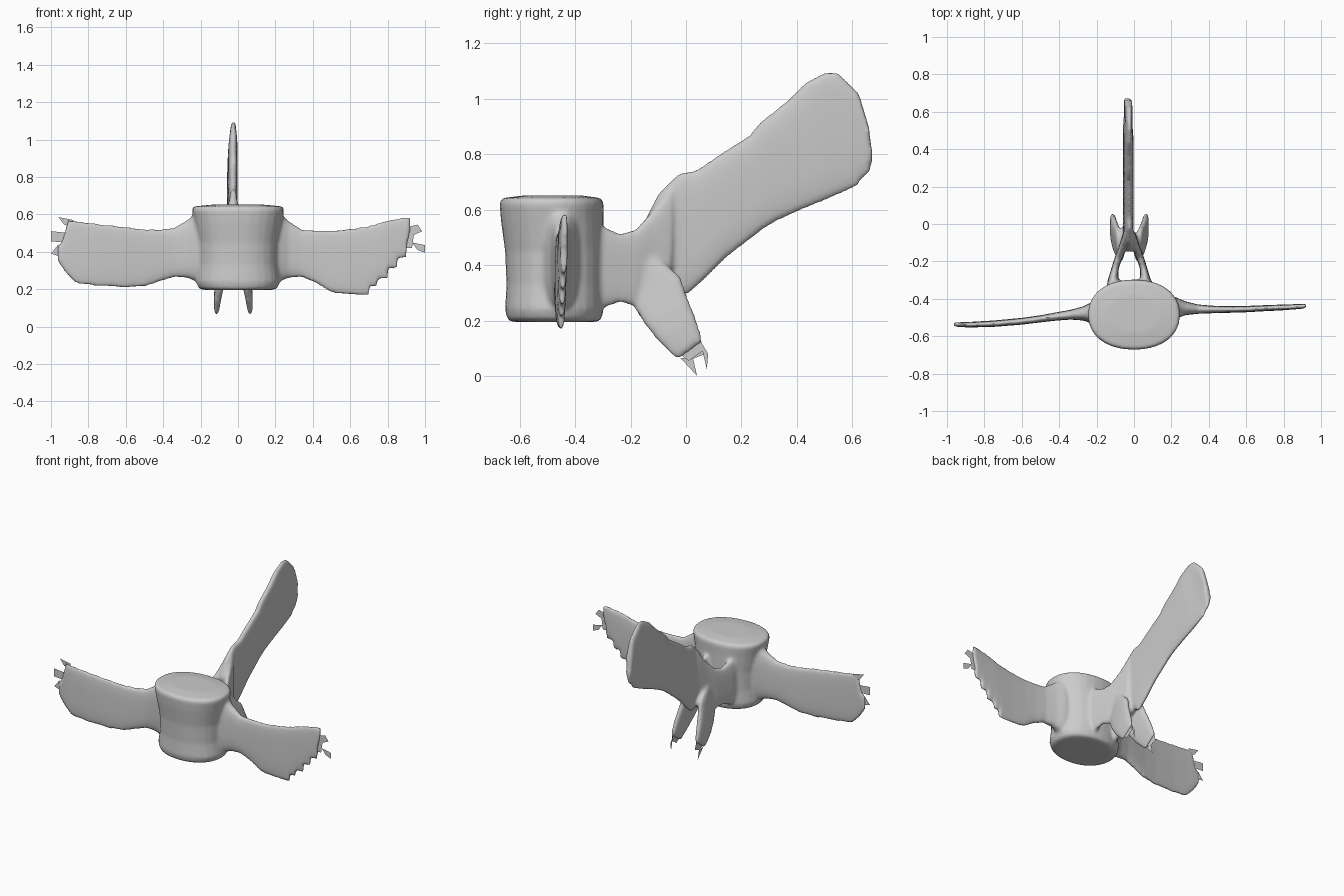
import bpy, bmesh, math
from mathutils import Vector


def ring(c, u, v, e, n=28):
    """Superellipse of points around c, spanned by half-axes u and v."""
    pts = []
    for i in range(n):
        a = 2 * math.pi * i / n
        ca, sa = math.cos(a), math.sin(a)
        k = math.copysign(abs(ca) ** (2 / e), ca)
        m = math.copysign(abs(sa) ** (2 / e), sa)
        pts.append(Vector(c) + Vector(u) * k + Vector(v) * m)
    return pts


def loft(bm, rings):
    """Skin a list of rings into a closed shell inside bm."""
    vs = [[bm.verts.new(p) for p in r] for r in rings]
    n = len(vs[0])
    faces = [bm.faces.new(vs[0]), bm.faces.new(vs[-1])]
    for a, b in zip(vs, vs[1:]):
        for i in range(n):
            j = (i + 1) % n
            faces.append(bm.faces.new((a[i], a[j], b[j], b[i])))
    bmesh.ops.recalc_face_normals(bm, faces=faces)


def plate(top, bottom, thick):
    """Plate cross-section between two edge points; thick is the half-thickness vector."""
    top, bottom = Vector(top), Vector(bottom)
    return ring((top + bottom) / 2, (top - bottom) / 2, thick, 2.8)


def finish(name, bm):
    me = bpy.data.meshes.new(name)
    bm.to_mesh(me)
    bm.free()
    ob = bpy.data.objects.new(name, me)
    bpy.context.collection.objects.link(ob)
    return ob


bone = bmesh.new()

# Drum-shaped body: z, half width, half depth, centre y
body = [(.195, .17, .15, -.475), (.203, .21, .17, -.475), (.24, .225, .178, -.475),
        (.33, .213, .175, -.473), (.45, .215, .178, -.475), (.56, .235, .185, -.483),
        (.625, .248, .188, -.485), (.642, .238, .178, -.485), (.652, .14, .1, -.48)]
loft(bone, [ring((0, cy, z), (rx, 0, 0), (0, ry, 0), 2.2) for z, rx, ry, cy in body])

# Side processes: x, top z, bottom z, centre y, half thickness
right_wing = [(.14, .62, .23, -.46, .08), (.22, .61, .24, -.45, .06), (.27, .565, .26, -.45, .038),
              (.34, .52, .265, -.455, .025), (.42, .515, .23, -.457, .02), (.5, .515, .18, -.457, .018),
              (.6, .525, .168, -.455, .017), (.7, .54, .168, -.45, .016), (.702, .54, .21, -.45, .016),
              (.745, .555, .21, -.448, .016), (.747, .555, .255, -.448, .016), (.8, .57, .255, -.446, .015),
              (.802, .57, .305, -.446, .015), (.85, .58, .31, -.443, .014), (.852, .58, .36, -.443, .014),
              (.9, .588, .37, -.44, .013), (.902, .588, .43, -.44, .013), (.92, .588, .5, -.438, .012)]
left_wing = [(-.14, .62, .23, -.47, .08), (-.22, .61, .24, -.475, .06), (-.27, .57, .26, -.478, .038),
             (-.34, .53, .265, -.485, .026), (-.42, .52, .24, -.495, .022), (-.5, .522, .212, -.507, .019),
             (-.6, .535, .207, -.52, .018), (-.75, .552, .215, -.533, .017), (-.87, .567, .23, -.538, .015),
             (-.91, .572, .27, -.538, .014), (-.94, .46, .31, -.538, .012), (-.965, .43, .35, -.537, .011)]
for wing in (right_wing, left_wing):
    loft(bone, [plate((x, y, t), (x, y, b), (0, h, 0)) for x, t, b, y, h in wing])

# Arch walls and lower prongs, mirrored about the arch centre
CX = -.025
arch = [(-.36, .09, .58, .24, .035), (-.3, .087, .54, .245, .028), (-.24, .077, .515, .265, .02),
        (-.18, .058, .53, .25, .021), (-.12, .032, .6, .27, .024), (-.05, .01, .69, .3, .024)]
prong = [(-.13, .45, -.2, .27, .045, .02), (-.02, .36, -.18, .235, .06, .022), (.005, .285, -.145, .18, .073, .022),
         (.035, .21, -.105, .13, .083, .02), (.055, .15, -.06, .085, .088, .016), (.06, .125, -.03, .06, .09, .012)]
for s in (-1, 1):
    loft(bone, [plate((CX + s * d, y, t), (CX + s * d, y, b), (h, 0, 0)) for y, d, t, b, h in arch])
    loft(bone, [plate((CX + s * d, y1, z1), (CX + s * d, y2, z2), (h, 0, 0))
                for y1, z1, y2, z2, d, h in prong])

# Long rear spine: top edge y, z, bottom edge y, z
spine = [(-.15, .56, -.1, .36), (-.1, .66, -.04, .31), (-.03, .73, 0, .29), (.04, .745, .06, .34),
         (.12, .80, .15, .43), (.23, .87, .28, .53), (.265, .915, .33, .56), (.36, .99, .42, .60),
         (.43, 1.06, .53, .645), (.5, 1.098, .62, .685), (.545, 1.098, .635, .71),
         (.625, 1.02, .665, .735), (.66, .9, .674, .79)]
loft(bone, [plate((-.024, y1, z1), (-.038, y2, z2), (.026 if i < 9 else .02, 0, 0))
            for i, (y1, z1, y2, z2) in enumerate(spine)])

# Fuse the shells into one smooth bone
vertebra = finish("vertebra_bone", bone)
remesh = vertebra.modifiers.new("fuse", "REMESH")
remesh.mode = "VOXEL"
remesh.voxel_size = .01
remesh.use_smooth_shade = True
smooth = vertebra.modifiers.new("soften", "SMOOTH")
smooth.factor = .5
smooth.iterations = 6

# Thin torn chips on the wing tips (x, z) and prong tips (y, z)
chips = bmesh.new()


def chip(points):
    chips.faces.new([chips.verts.new(p) for p in points])


for y, pts in [(-.535, [(-1, .51), (-.9, .5), (-.9, .45), (-1, .455)]),
               (-.53, [(-.96, .585), (-.88, .57), (-.88, .53), (-.93, .545)]),
               (-.535, [(-1, .39), (-.94, .37), (-.96, .44)]),
               (-.44, [(.86, .52), (.96, .545), (.985, .51), (.94, .49), (.93, .42), (.87, .42)]),
               (-.435, [(.93, .45), (1, .435), (1, .395), (.96, .41)])]:
    chip([(x, y, z) for x, z in pts])
for x, pts in [(-.115, [(-.05, .09), (.05, .14), (.07, .08), (.02, .06)]),
               (-.115, [(-.02, .065), (.025, .065), (.04, .0)]),
               (.065, [(-.04, .09), (.05, .14), (.06, .09), (.01, .055)]),
               (.06, [(.05, .13), (.08, .08), (.075, .025)])]:
    chip([(x, y, z) for y, z in pts])
finish("torn_edge_chips", chips)
